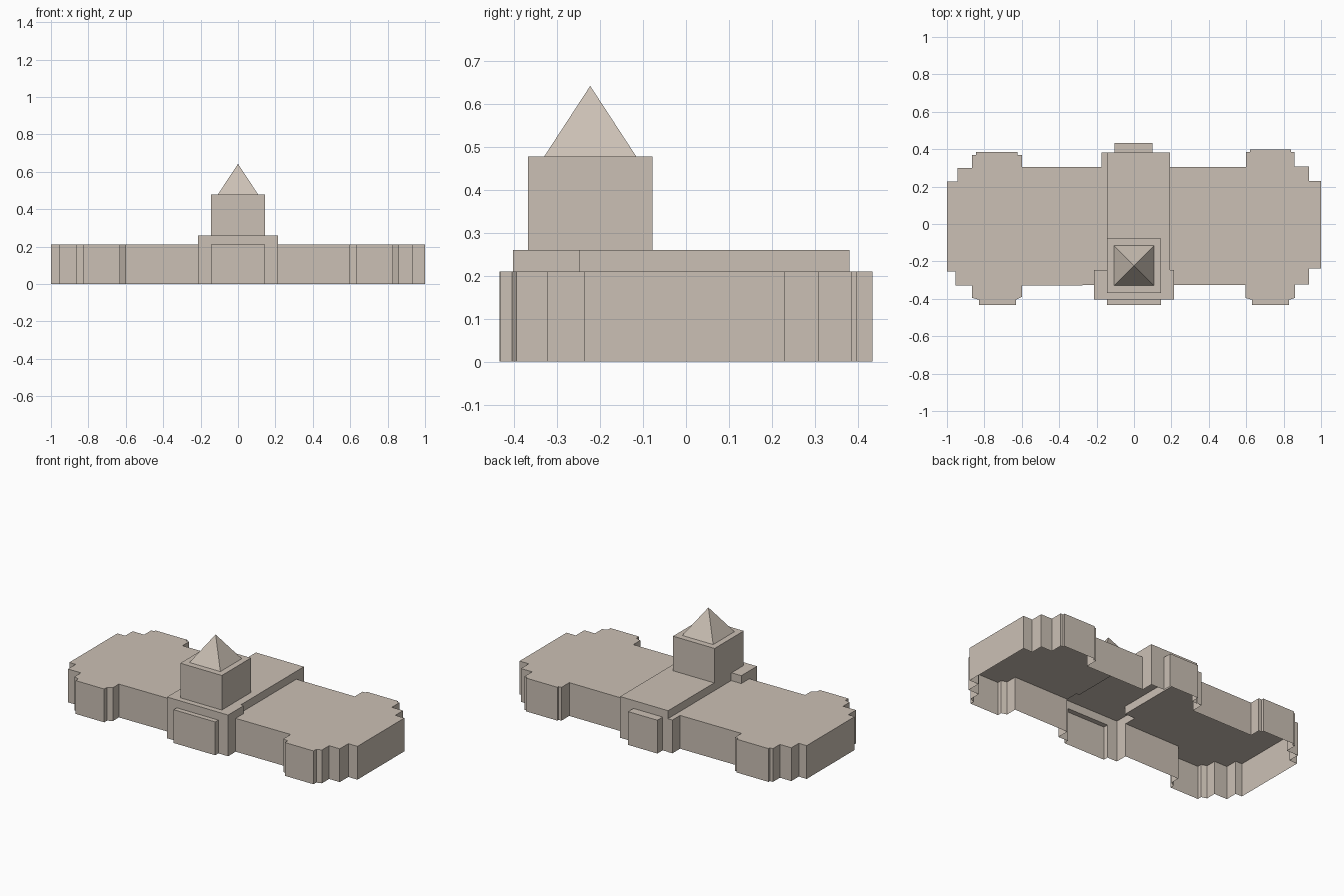
import bpy, bmesh

if "Cube" in bpy.data.objects:
    bpy.data.objects.remove(bpy.data.objects["Cube"])

stone = bpy.data.materials.new("warm stone")
stone.diffuse_color = (0.60, 0.53, 0.46, 1)
stone.use_nodes = True
stone.node_tree.nodes["Principled BSDF"].inputs["Base Color"].default_value = stone.diffuse_color

ROOF, HALL, TOWER, TIP = 0.21, 0.26, 0.478, 0.642


def shell(name, outline, z0, z1, open_edges=()):
    """Roof plus walls, open underneath; edges in open_edges get no wall."""
    bm = bmesh.new()
    low = [bm.verts.new((x, y, z0)) for x, y in outline]
    top = [bm.verts.new((x, y, z1)) for x, y in outline]
    bm.faces.new(top)
    n = len(outline)
    for i in range(n):
        if i not in open_edges:
            j = (i + 1) % n
            bm.faces.new((low[i], low[j], top[j], top[i]))
    for v in low:
        if not v.link_faces:
            bm.verts.remove(v)
    return finish(name, bm)


def finish(name, bm):
    me = bpy.data.meshes.new(name)
    bm.to_mesh(me)
    bm.free()
    me.materials.append(stone)
    ob = bpy.data.objects.new(name, me)
    bpy.context.collection.objects.link(ob)
    return ob


def rect(x0, x1, y0, y1):
    return [(x0, y0), (x1, y0), (x1, y1), (x0, y1)]


# Wings, counterclockwise; the last edges adjoin the hall and stay open
left = [(-.142, .383), (-.173, .383), (-.173, .306), (-.60, .304), (-.60, .37),
        (-.622, .37), (-.622, .384), (-.845, .384), (-.845, .37), (-.865, .37),
        (-.865, .30), (-.945, .30), (-.945, .226), (-1, .226), (-1, -.253),
        (-.955, -.253), (-.955, -.33), (-.865, -.33), (-.865, -.395),
        (-.83, -.405), (-.83, -.433), (-.63, -.433), (-.63, -.405),
        (-.60, -.39), (-.60, -.33), (-.213, -.327), (-.213, -.247), (-.142, -.247)]
n = len(left)
shell("left_wing", left, 0, ROOF, (n - 3, n - 2, n - 1))

right = [(.213, -.327), (.595, -.325), (.595, -.395), (.63, -.405), (.63, -.433),
         (.83, -.433), (.83, -.405), (.862, -.395), (.862, -.323), (.936, -.323),
         (.936, -.238), (1, -.238), (1, .23), (.936, .23), (.936, .308),
         (.858, .308), (.858, .385), (.84, .385), (.84, .397), (.62, .397),
         (.62, .385), (.60, .385), (.60, .306), (.193, .306), (.193, -.247),
         (.213, -.247)]
n = len(right)
shell("right_wing", right, 0, ROOF, (n - 3, n - 2, n - 1))

# Central hall: a raised roof, with full-height walls at its exposed ends
hall = [(-.213, -.403), (.213, -.403), (.213, -.327), (.213, -.247), (.193, -.247),
        (.193, .306), (.193, .381), (-.142, .381), (-.142, -.247),
        (-.213, -.247), (-.213, -.327)]
shell("hall_roof", hall, ROOF, HALL)

bm = bmesh.new()
for a, b in [((-.213, -.327), (-.213, -.403)), ((-.213, -.403), (-.145, -.403)),
             ((.145, -.403), (.213, -.403)), ((.213, -.403), (.213, -.327)),
             ((.193, .306), (.193, .381)), ((.193, .381), (.10, .381)),
             ((-.104, .381), (-.142, .381))]:
    bm.faces.new([bm.verts.new(p) for p in
                  ((*a, 0), (*b, 0), (*b, ROOF), (*a, ROOF))])
finish("hall_end_walls", bm)

# Porches, open to the hall on the inner side
shell("front_porch", rect(-.145, .145, -.434, -.403), 0, ROOF, (2,))
shell("back_porch", rect(-.104, .10, .381, .434), 0, ROOF, (0,))

# Tower and its pointed roof
shell("tower", rect(-.145, .145, -.368, -.078), HALL, TOWER)
bm = bmesh.new()
base = [bm.verts.new((x, y, TOWER)) for x, y in rect(-.108, .108, -.330, -.116)]
tip = bm.verts.new((0, -.223, TIP))
for i in range(4):
    bm.faces.new((base[i], base[(i + 1) % 4], tip))
finish("tower_spire", bm)
